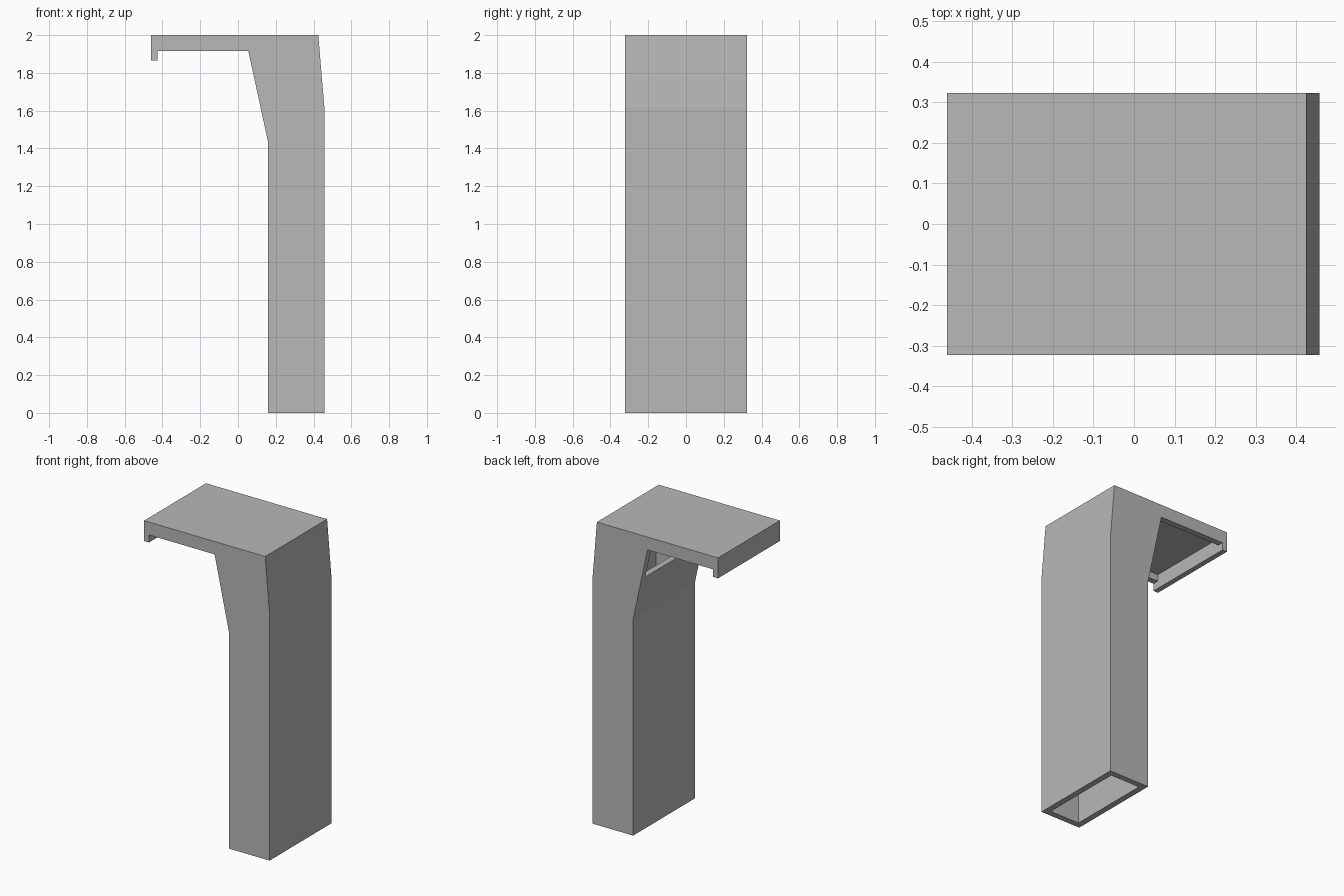
import bpy
import bmesh

if "Cube" in bpy.data.objects:
    bpy.data.objects.remove(bpy.data.objects["Cube"], do_unlink=True)

HALF_DEPTH = 0.323
WALL = 0.04

grey = bpy.data.materials.new("plain grey")
grey.use_nodes = True
colour = (0.48, 0.48, 0.48, 1)
grey.diffuse_color = colour
grey.node_tree.nodes["Principled BSDF"].inputs["Base Color"].default_value = colour


def extruded(name, profile, half):
    """Extrude an x-z profile along y, centred on y = 0."""
    bm = bmesh.new()
    face = bm.faces.new([bm.verts.new((x, -half, z)) for x, z in profile])
    out = bmesh.ops.extrude_face_region(bm, geom=[face])
    verts = [v for v in out["geom"] if isinstance(v, bmesh.types.BMVert)]
    bmesh.ops.translate(bm, verts=verts, vec=(0, 2 * half, 0))
    bmesh.ops.recalc_face_normals(bm, faces=bm.faces)
    mesh = bpy.data.meshes.new(name)
    bm.to_mesh(mesh)
    bm.free()
    mesh.materials.append(grey)
    obj = bpy.data.objects.new(name, mesh)
    bpy.context.collection.objects.link(obj)
    return obj


# Outer body: upright duct, flared neck, flat hood and hanging lip
duct = extruded("hooded_duct", [
    (-0.46, 1.865), (-0.46, 2), (0.425, 2), (0.457, 1.62), (0.457, 0),
    (0.16, 0), (0.16, 1.43), (0.055, 1.915), (-0.425, 1.915), (-0.425, 1.865),
], HALF_DEPTH)

# Cavity: open at the base, the neck and the underside of the hood
cavity = extruded("cavity_cutter", [
    (0.417, -0.1), (0.417, 1.62), (0.388, 1.96), (-0.425, 1.96),
    (-0.425, 1.71), (0.14, 1.71), (0.2, 1.43), (0.2, -0.1),
], HALF_DEPTH - WALL)
cavity.hide_render = True
cavity.hide_viewport = True

cut = duct.modifiers.new("hollow", "BOOLEAN")
cut.operation = "DIFFERENCE"
cut.solver = "EXACT"
cut.object = cavity

# Bake the cut and drop the helper
depsgraph = bpy.context.evaluated_depsgraph_get()
hollow = bpy.data.meshes.new_from_object(duct.evaluated_get(depsgraph))
duct.modifiers.clear()
duct.data = hollow
bpy.data.objects.remove(cavity, do_unlink=True)
